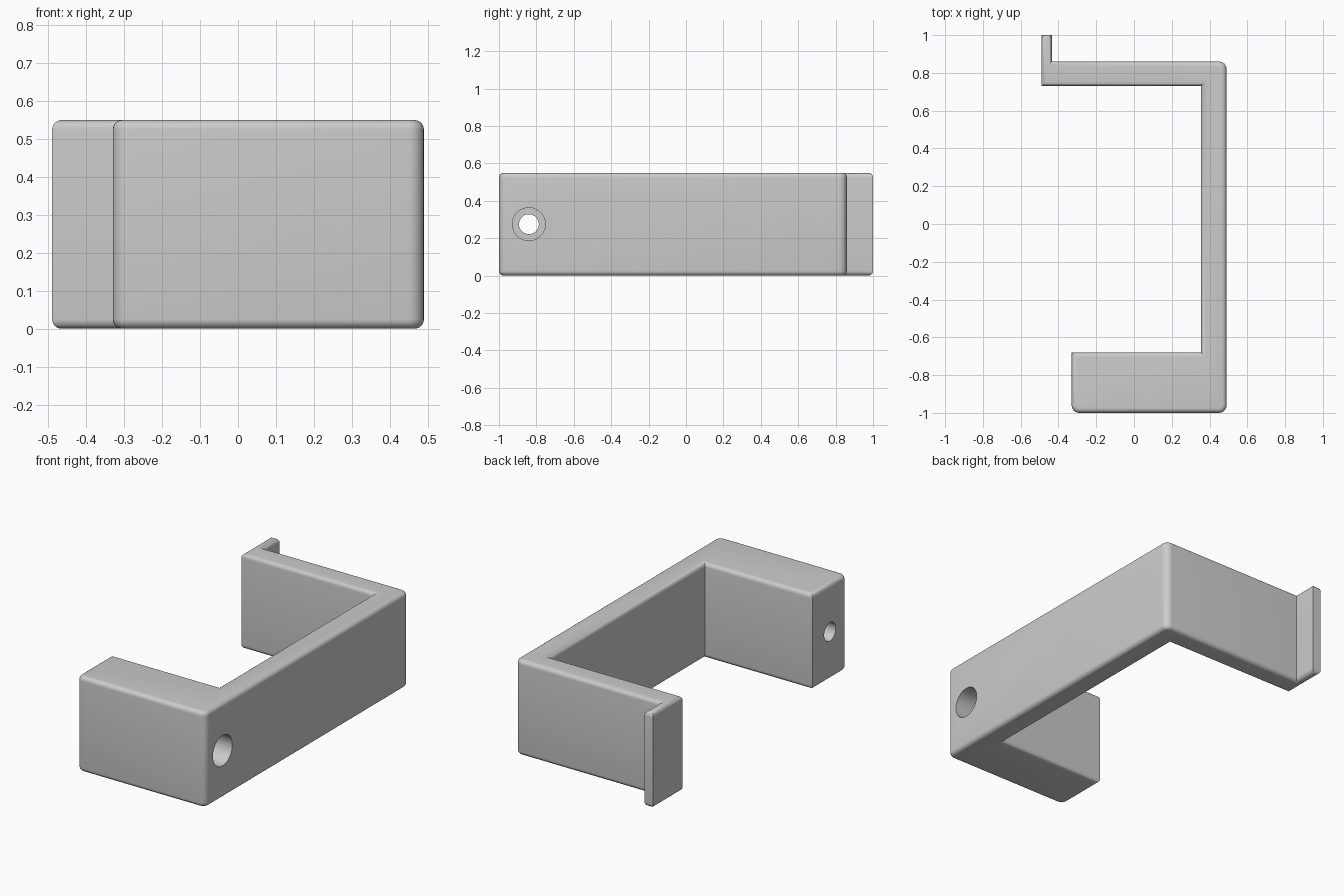
import bpy
import bmesh
from math import pi, radians

cube = bpy.data.objects.get("Cube")
if cube:
    bpy.data.objects.remove(cube, do_unlink=True)

HEIGHT = 0.55
CORNER_RADIUS = 0.04
EDGE_RADIUS = 0.025

grey = bpy.data.materials.new("plain grey")
grey.use_nodes = True
colour = (0.6, 0.6, 0.6, 1)
grey.diffuse_color = colour
grey.node_tree.nodes["Principled BSDF"].inputs["Base Color"].default_value = colour

# Bracket outline: thick foot, long back wall, upper arm and thin hooked lip
outline = [(-0.33, -1), (0.49, -1), (0.49, 0.86), (-0.435, 0.86), (-0.435, 1),
           (-0.49, 1), (-0.49, 0.73), (0.355, 0.73), (0.355, -0.68), (-0.33, -0.68)]
rounded_corners = outline[:3]

bm = bmesh.new()
base = bm.faces.new([bm.verts.new((x, y, 0)) for x, y in outline])
extruded = bmesh.ops.extrude_face_region(bm, geom=[base])["geom"]
top_verts = [v for v in extruded if isinstance(v, bmesh.types.BMVert)]
bmesh.ops.translate(bm, vec=(0, 0, HEIGHT), verts=top_verts)
bmesh.ops.recalc_face_normals(bm, faces=bm.faces)


def is_upright(edge):
    a, b = edge.verts
    return abs(a.co.z - b.co.z) > 0.1


def is_rounded(edge):
    p = edge.verts[0].co
    return is_upright(edge) and any(
        abs(p.x - x) + abs(p.y - y) < 0.001 for x, y in rounded_corners)


# Round the three outer corners, then the top and bottom rims
for test, radius in ((is_rounded, CORNER_RADIUS),
                     (lambda e: not is_upright(e), EDGE_RADIUS)):
    bmesh.ops.bevel(bm, geom=[e for e in bm.edges if test(e)], offset=radius,
                    segments=6, profile=0.5, affect='EDGES', clamp_overlap=True)

mesh = bpy.data.meshes.new("bracket")
bm.to_mesh(mesh)
bm.free()
mesh.materials.append(grey)
bracket = bpy.data.objects.new("bracket", mesh)
bpy.context.collection.objects.link(bracket)
bpy.ops.object.select_all(action='DESELECT')


def drill(radius, x_start, x_end):
    """Cut a round hole along x through the foot."""
    bpy.ops.mesh.primitive_cylinder_add(
        vertices=48, radius=radius, depth=x_end - x_start,
        location=((x_start + x_end) / 2, -0.84, HEIGHT / 2), rotation=(0, pi / 2, 0))
    cutter = bpy.context.object
    cutter.name = "hole_cutter"
    cutter.hide_render = True
    cutter.data.materials.append(grey)
    cut = bracket.modifiers.new("hole", 'BOOLEAN')
    cut.operation = 'DIFFERENCE'
    cut.solver = 'EXACT'
    cut.object = cutter
    bpy.context.view_layer.objects.active = bracket
    bpy.ops.object.modifier_apply(modifier=cut.name)
    bpy.data.objects.remove(cutter, do_unlink=True)


# Screw hole with a wide recess for the screw head
drill(0.053, -0.6, 0.7)
drill(0.088, -0.1, 0.7)

bracket.select_set(True)
bpy.context.view_layer.objects.active = bracket
bpy.ops.object.shade_smooth_by_angle(angle=radians(35))
